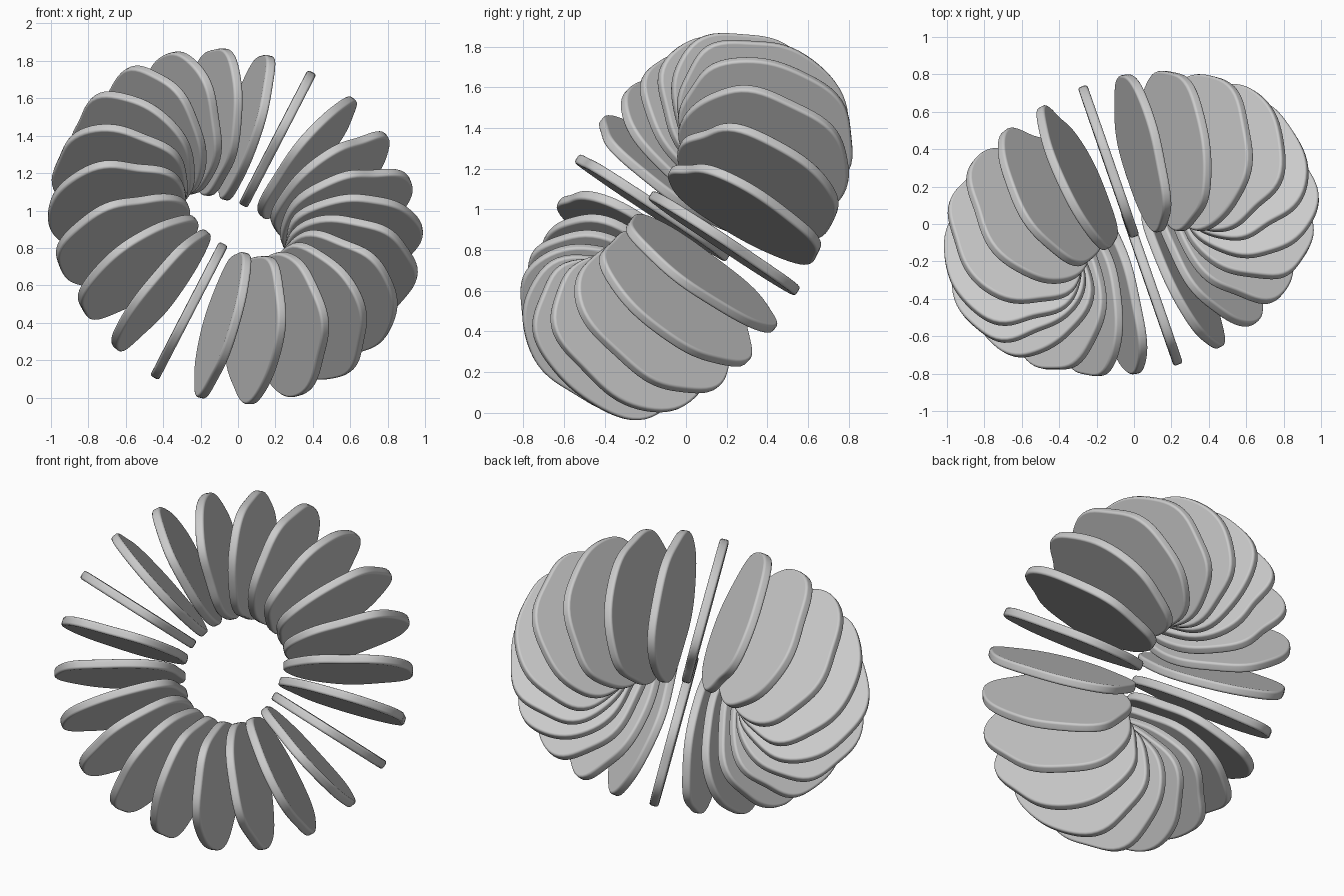
import bpy, bmesh, math
from mathutils import Vector, Matrix

if "Cube" in bpy.data.objects:
    bpy.data.objects.remove(bpy.data.objects["Cube"])

COUNT = 22                   # slices around the ring
PHASE = math.radians(2.2)    # angle of the first slice
RING_R = 0.657               # ring centre line radius
A, B = 0.357, 0.45           # slice half sizes: radial, axial
THICK = 0.052
POINTS = 72
# shallow dents: (angle round ring, angle round slice, depth), degrees
DENTS = [(24, 90, 0.17), (208, 90, 0.17), (122, -90, 0.15)]

# tilted ring frame
axis = Vector((0.52, -1.49, 1)).normalized()
e1 = (Vector((1, 0, 0)) - axis * axis.x).normalized()
e2 = axis.cross(e1)
centre = Vector((-0.022, 0, 0.93))


def falloff(a, b, width):
    d = (math.degrees(a) - b + 180) % 360 - 180
    return math.exp(-(d / width) ** 2)


def outline(theta):
    """Wavy rounded outline of one slice, in (radial, axial) coordinates."""
    pts = []
    for i in range(POINTS):
        p = 2 * math.pi * i / POINTS
        c, s = math.cos(p), math.sin(p)
        k = (abs(c) ** 2.15 + abs(s) ** 2.15) ** (-1 / 2.15)
        k *= (1 - 0.03 * s * math.cos(theta - 0.35)
              + 0.02 * math.sin(3 * p + 2 * theta)
              + 0.02 * math.sin(5 * p - 3 * theta)
              + 0.012 * math.sin(7 * p + 4 * theta))
        for t, q, depth in DENTS:
            k *= 1 - depth * falloff(theta, t, 24) * falloff(p, q, 45)
        pts.append((A * c * k, B * s * k))
    return pts


def make_slice(index):
    theta = PHASE + 2 * math.pi * index / COUNT
    radial = e1 * math.cos(theta) + e2 * math.sin(theta)
    tangent = radial.cross(axis)
    bm = bmesh.new()
    face = bm.faces.new([bm.verts.new((x, y, -THICK / 2)) for x, y in outline(theta)])
    ext = bmesh.ops.extrude_face_region(bm, geom=[face])
    bmesh.ops.translate(bm, vec=(0, 0, THICK), verts=[g for g in ext["geom"] if isinstance(g, bmesh.types.BMVert)])
    # soften the rims
    rims = [e for e in bm.edges if abs(e.verts[0].co.z - e.verts[1].co.z) < 1e-5]
    bmesh.ops.recalc_face_normals(bm, faces=bm.faces)
    bmesh.ops.bevel(bm, geom=rims, offset=0.014, segments=3, affect='EDGES', profile=0.5)
    bmesh.ops.recalc_face_normals(bm, faces=bm.faces)
    mesh = bpy.data.meshes.new("ring_slice")
    bm.to_mesh(mesh)
    bm.free()
    ob = bpy.data.objects.new(f"ring_slice_{index + 1:02d}", mesh)
    bpy.context.collection.objects.link(ob)
    rot = Matrix((radial, axis, tangent)).transposed().to_4x4()
    ob.matrix_world = Matrix.Translation(centre + radial * RING_R) @ rot
    return ob


slices = [make_slice(i) for i in range(COUNT)]
for ob in slices:
    ob.select_set(True)
bpy.context.view_layer.objects.active = slices[0]
bpy.ops.object.shade_smooth_by_angle(angle=math.radians(50))
for ob in slices:
    ob.modifiers.new("flat_sides", 'WEIGHTED_NORMAL').keep_sharp = True
